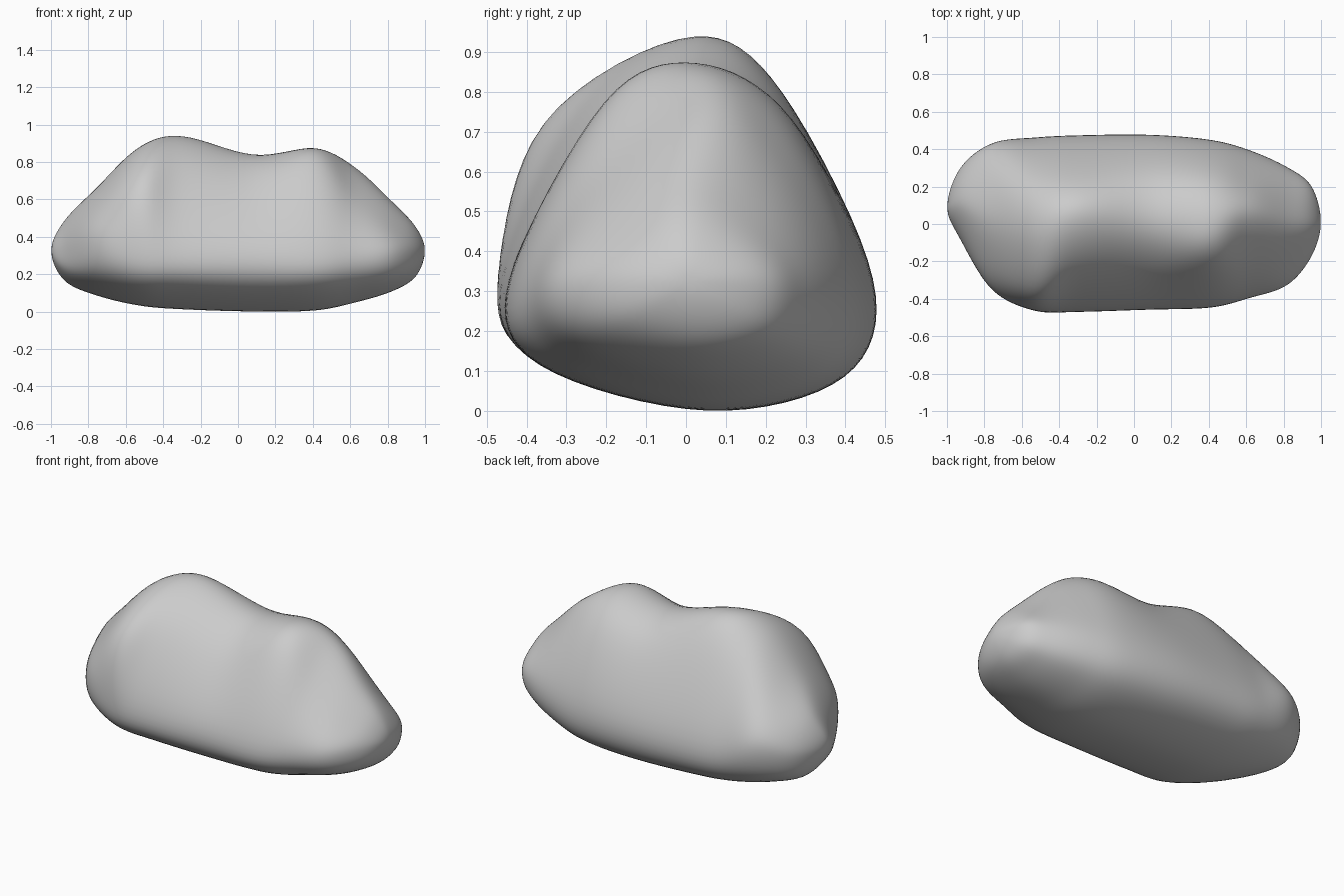
import bpy, bmesh
from mathutils import Vector

cube = bpy.data.objects.get("Cube")
if cube:
    bpy.data.objects.remove(cube, do_unlink=True)

STEPS = 8  # spline samples between control points

# Cross-sections along the length:
# x, front y, back y, widest z, top y, top z, bottom z, front shoulder y z, back shoulder y z
SECTIONS = [
    (-.93, -.07, .3, .34, .11, .49, .17, .0, .44, .23, .44),
    (-.76, -.35, .43, .4, .02, .665, .09, -.23, .56, .28, .58),
    (-.53, -.465, .455, .35, -.04, .885, .035, -.37, .71, .23, .77),
    (-.3, -.465, .467, .34, .03, .947, .015, -.26, .77, .24, .81),
    (.08, -.452, .472, .33, .01, .843, .003, -.24, .69, .27, .73),
    (.41, -.44, .445, .33, .03, .88, .008, -.2, .79, .26, .74),
    (.62, -.39, .39, .33, .05, .785, .05, -.21, .61, .24, .63),
    (.82, -.325, .3, .33, .0, .6, .11, -.2, .47, .18, .5),
    (.95, -.17, .2, .33, .0, .46, .19, -.1, .41, .12, .41),
]


def ring(x, front, back, wide, top_y, top, bottom, fs_y, fs_z, bs_y, bs_z):
    """Eight control points around one cross-section."""
    height = wide - bottom
    points = [(front, wide), (fs_y, fs_z), (top_y, top), (bs_y, bs_z),
              (back, wide), (back * .85, bottom + height * .26),
              (front * .45 + back * .55, bottom), (front * .82, bottom + height * .35)]
    return [Vector((x, y, z)) for y, z in points]


def pole(x, y, z):
    return [Vector((x, y, z)) for i in range(8)]


def opposite(points):
    return points[4:] + points[:4]


def spline(a, b, c, d, t):
    """Smooth curve from b to c."""
    return b + (c - a) * (t / 2) + (a * 2 - b * 5 + c * 4 - d) * (t * t / 2) \
        + (b * 3 - a - c * 3 + d) * (t ** 3 / 2)


def closed_curve(points):
    n = len(points)
    return [spline(points[i - 1], points[i], points[(i + 1) % n], points[(i + 2) % n], s / STEPS)
            for i in range(n) for s in range(STEPS)]


# Control rings with a pole at each end, mirrored past the poles for round tips
body = [ring(*s) for s in SECTIONS]
rings = [opposite(body[0]), pole(-1, .09, .33)] + body + [pole(1, .01, .33), opposite(body[-1])]

# Loft the stone
bm = bmesh.new()
loops = []
for k in range(1, len(rings) - 2):
    last = k == len(rings) - 3
    for s in range(STEPS + last):
        control = [spline(*group, s / STEPS) for group in zip(*rings[k - 1:k + 3])]
        loops.append([bm.verts.new(p) for p in closed_curve(control)])
for a, b in zip(loops, loops[1:]):
    for i in range(len(a)):
        bm.faces.new((a[i - 1], a[i], b[i], b[i - 1]))
bmesh.ops.remove_doubles(bm, verts=bm.verts, dist=.0005)

# Soften the form slightly
for i in range(5):
    bmesh.ops.smooth_vert(bm, verts=bm.verts, factor=.5,
                          use_axis_x=True, use_axis_y=True, use_axis_z=True)
bmesh.ops.recalc_face_normals(bm, faces=bm.faces)

# Stand on the ground
low = min(v.co.z for v in bm.verts)
for v in bm.verts:
    v.co.z -= low
for f in bm.faces:
    f.smooth = True

mesh = bpy.data.meshes.new("boulder")
bm.to_mesh(mesh)
bm.free()
boulder = bpy.data.objects.new("boulder", mesh)
bpy.context.collection.objects.link(boulder)

# Stone colour
stone = bpy.data.materials.new("pale grey stone")
stone.use_nodes = True
colour = (.6, .6, .6, 1)
stone.diffuse_color = colour
shader = next(n for n in stone.node_tree.nodes if n.type == 'BSDF_PRINCIPLED')
shader.inputs["Base Color"].default_value = colour
shader.inputs["Roughness"].default_value = .8
mesh.materials.append(stone)
